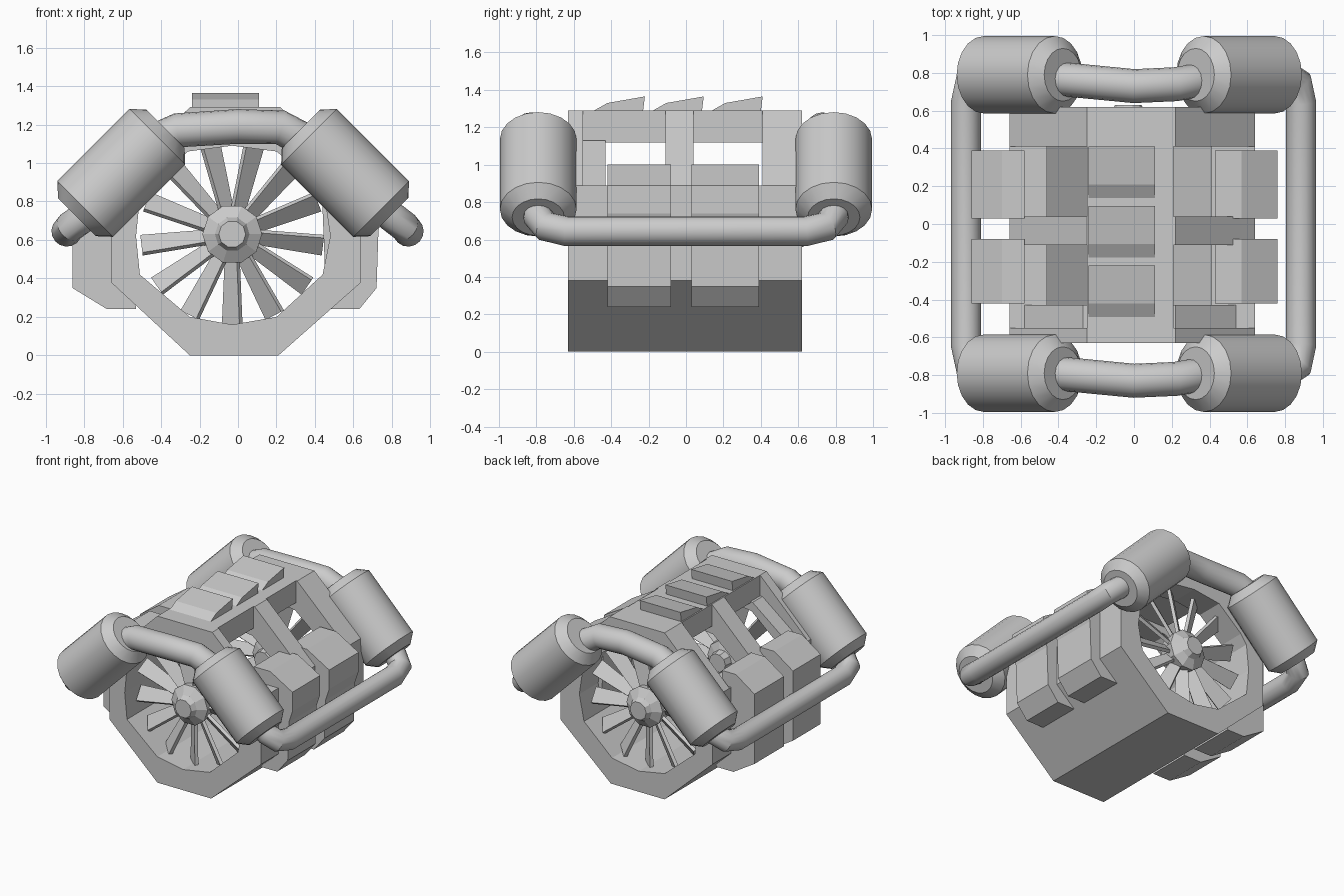
import bpy, bmesh
from math import pi, cos, sin, radians
from mathutils import Vector, Matrix

if "Cube" in bpy.data.objects:
    bpy.data.objects.remove(bpy.data.objects["Cube"])

CX, CZ = -0.03, 0.63        # fan axis


def smooth_object(ob):
    bpy.ops.object.select_all(action='DESELECT')
    ob.select_set(True)
    bpy.context.view_layer.objects.active = ob
    bpy.ops.object.shade_smooth_by_angle(angle=radians(32))


def mesh_object(name, bm, smooth=False):
    bmesh.ops.recalc_face_normals(bm, faces=bm.faces)
    me = bpy.data.meshes.new(name)
    bm.to_mesh(me)
    bm.free()
    ob = bpy.data.objects.new(name, me)
    bpy.context.collection.objects.link(ob)
    if smooth:
        smooth_object(ob)
    return ob


def prism(name, pts, a, b, axis='Y'):
    """Extrude a profile: (x, z) along y, or (y, z) along x."""
    bm = bmesh.new()
    def at(p, t):
        return (p[0], t, p[1]) if axis == 'Y' else (t, p[0], p[1])
    lo = [bm.verts.new(at(p, a)) for p in pts]
    hi = [bm.verts.new(at(p, b)) for p in pts]
    bm.faces.new(lo)
    bm.faces.new(hi)
    for i in range(len(pts)):
        j = (i + 1) % len(pts)
        bm.faces.new((lo[i], lo[j], hi[j], hi[i]))
    return mesh_object(name, bm)


def lathe(name, profile, centre, direction, sides, smooth):
    """Turn (radius, offset) rings around an axis."""
    bm = bmesh.new()
    rot = Vector(direction).to_track_quat('Z', 'Y')
    rings = []
    for r, t in profile:
        rings.append([bm.verts.new(Vector(centre) + rot @ Vector(
            (r * cos(2 * pi * k / sides), r * sin(2 * pi * k / sides), t)))
            for k in range(sides)])
    for a, b in zip(rings, rings[1:]):
        for k in range(sides):
            n = (k + 1) % sides
            bm.faces.new((a[k], a[n], b[n], b[k]))
    bm.faces.new(rings[0])
    bm.faces.new(rings[-1])
    return mesh_object(name, bm, smooth)


def pipe(name, pts, radius):
    cu = bpy.data.curves.new(name, 'CURVE')
    cu.dimensions = '3D'
    cu.bevel_depth = radius
    cu.bevel_resolution = 6
    cu.use_fill_caps = True
    sp = cu.splines.new('POLY')
    sp.points.add(len(pts) - 1)
    for p, co in zip(sp.points, pts):
        p.co = (*co, 1)
    ob = bpy.data.objects.new(name, cu)
    bpy.context.collection.objects.link(ob)
    bpy.ops.object.select_all(action='DESELECT')
    ob.select_set(True)
    bpy.context.view_layer.objects.active = ob
    bpy.ops.object.convert(target='MESH')
    smooth_object(bpy.context.view_layer.objects.active)


# Housing: lower trough, three arched ribs, roof plates between them
trough = [(-0.66, 0.89), (-0.66, 0.38), (-0.25, 0), (0.21, 0), (0.64, 0.38), (0.64, 0.89),
          (0.41, 0.89), (0.45, 0.82), (0.48, 0.62), (0.44, 0.42), (0.20, 0.20),
          (-0.03, 0.16), (-0.25, 0.20), (-0.51, 0.42), (-0.53, 0.62), (-0.51, 0.82), (-0.46, 0.89)]
inner_arch = [(0.41, 0.89), (0.20, 1.06), (-0.03, 1.09), (-0.26, 1.06), (-0.46, 0.89)]
arch = [(-0.66, 0.89), (-0.25, 1.29), (0.22, 1.29), (0.64, 0.89)] + inner_arch
shroud = [(-0.58, 0.89), (-0.27, 1.13), (0.22, 1.13), (0.54, 0.89)] + inner_arch
roof = [(-0.25, 1.12), (0.21, 1.12), (0.21, 1.29), (-0.25, 1.29)]
prism("housing_trough", trough, -0.63, 0.62)
ribs = [(-0.63, -0.55), (-0.11, 0.04), (0.41, 0.62)]
for i, (a, b) in enumerate(ribs):
    prism(f"housing_rib_{i}", arch, a, b)
for i in range(2):
    prism(f"roof_plate_{i}", roof, ribs[i][1], ribs[i + 1][0])
prism("front_fan_shroud", shroud, -0.55, -0.43)

# Wedge vents on the roof
for i, y in enumerate((-0.49, -0.175, 0.14)):
    prism(f"roof_vent_{i}", [(y - 0.01, 1.285), (y + 0.07, 1.33), (y + 0.27, 1.365), (y + 0.26, 1.285)],
          -0.24, 0.11, 'X')

# Side boxes, two per side
right_box = [(0.46, 0.24), (0.63, 0.24), (0.72, 0.35), (0.73, 0.65), (0.76, 0.74),
             (0.76, 0.89), (0.57, 1.0), (0.43, 1.0)]
left_box = [(-0.53, 0.24), (-0.68, 0.24), (-0.86, 0.35), (-0.86, 0.89), (-0.70, 1.0), (-0.58, 1.0),
            (-0.58, 0.85)]
for i, (a, b) in enumerate(((-0.42, -0.08), (0.03, 0.39))):
    prism(f"right_box_{i}", right_box, a, b)
    prism(f"left_box_{i}", left_box, a, b)

# Fans at both ends: hub plus thirteen tilted blades
for name, s in (("front", -1), ("back", 1)):
    lathe(f"{name}_fan_hub", [(0.07, -0.26), (0.08, -0.20), (0.14, -0.18), (0.155, -0.05), (0.09, -0.01),
                              (0.07, 0.03)],
          (CX, s * 0.60, CZ), (0, s, 0), 10, False)
    bm = bmesh.new()
    for k in range(13):
        turn = Matrix.Rotation(2 * pi * k / 13, 4, 'Y')
        tilt = Matrix.Rotation(radians(-40), 4, 'Z')
        m = Matrix.Translation((CX, s * 0.49, CZ)) @ turn @ tilt
        for v in bmesh.ops.create_cube(bm, size=1)['verts']:
            tip = v.co.z > 0
            v.co = m @ Vector((v.co.x * (0.12 if tip else 0.08), v.co.y * 0.025,
                               -0.475 if tip else -0.11))
    mesh_object(f"{name}_fan_blades", bm)

# Corner tanks
tank = [(0.14, -0.33), (0.205, -0.27), (0.205, 0.26), (0.14, 0.32)]
for end, y in (("front", -0.79), ("back", 0.79)):
    lathe(f"{end}_right_tank", tank, (0.56, y, 0.945), (0.7, 0, -0.7), 20, True)
    lathe(f"{end}_left_tank", tank, (-0.61, y, 0.945), (-0.7, 0, -0.7), 20, True)

# Cross pipes joining the tanks over each end
for end, s, y in (("front", -1, -0.83), ("back", 1, 0.73)):
    pipe(f"{end}_cross_pipe", [(-0.52, y + 0.05, 1.05), (-0.42, y + 0.04, 1.12), (-0.31, y + 0.03, 1.17),
                               (0, y, 1.19), (0.22, y + 0.01, 1.185), (0.34, y + 0.03, 1.12),
                               (0.46, y + 0.06, 1.03)], 0.09)

# Long side pipes joining the tanks front to back
for side, s, x in (("right", 1, 0.885), ("left", -1, 0.89)):
    half = [(0.70, 0.79, 0.82), (0.80, 0.79, 0.72), (x - 0.02, 0.75, 0.67), (x, 0.64, 0.645)]
    path = [(s * a, -b, c) for a, b, c in half] + [(s * a, b, c) for a, b, c in reversed(half)]
    pipe(f"{side}_side_pipe", path, 0.08)
